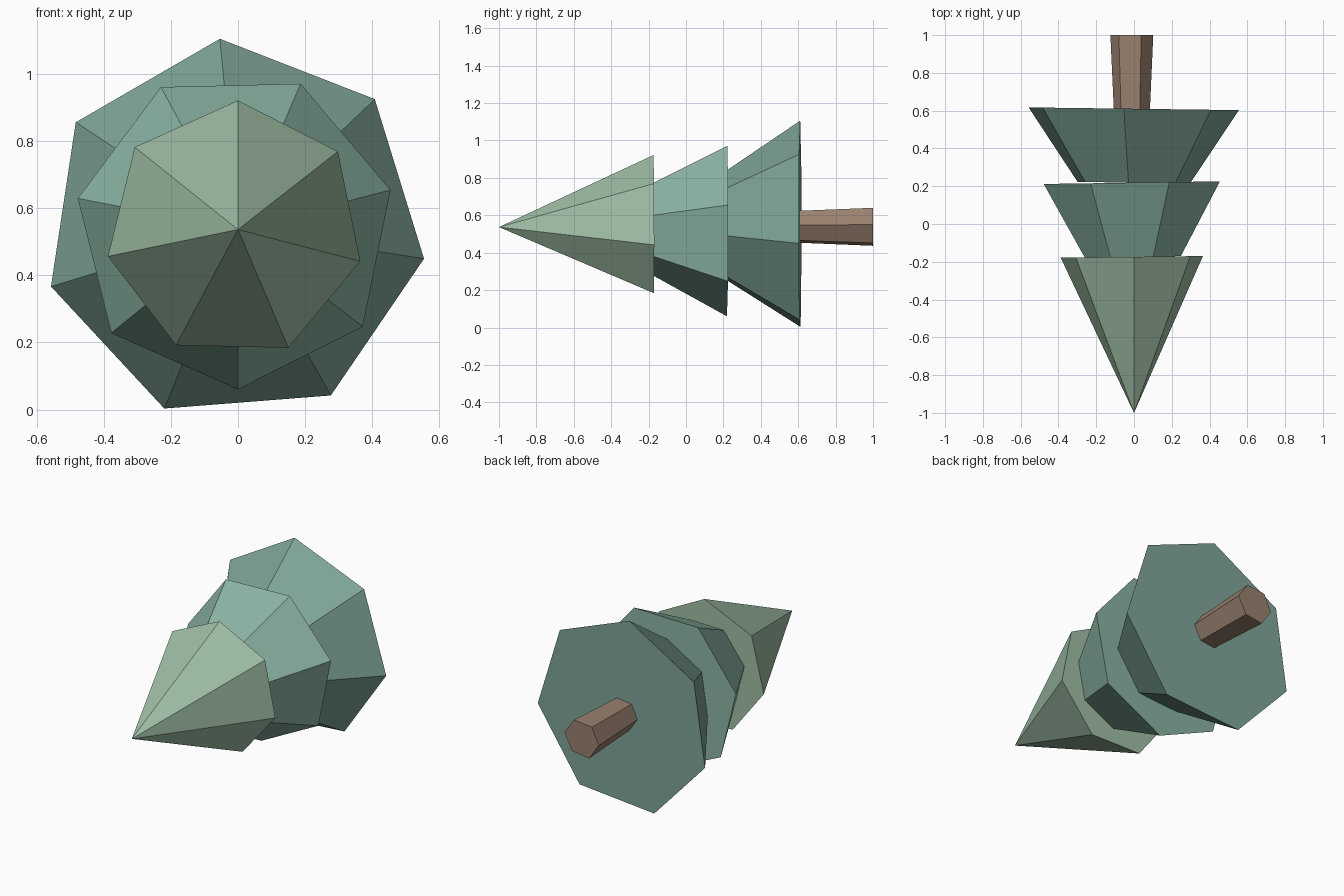
import bpy, bmesh

if "Cube" in bpy.data.objects:
    bpy.data.objects.remove(bpy.data.objects["Cube"])


def material(name, rgb):
    m = bpy.data.materials.new(name)
    m.diffuse_color = (*rgb, 1)
    m.use_nodes = True
    m.node_tree.nodes["Principled BSDF"].inputs["Base Color"].default_value = m.diffuse_color
    return m


def frustum(name, outline, y_wide, y_narrow, ratio, centre, tilt, mat):
    """Loft an (x, z) outline at y_wide to a scaled copy at y_narrow; ratio 0 gives a point."""
    cx, cz = centre
    bm = bmesh.new()
    wide = [bm.verts.new((x, min(y_wide + tilt * x, 1), z)) for x, z in outline]
    bm.faces.new(wide)
    n = len(wide)
    if ratio == 0:
        tip = bm.verts.new((cx, y_narrow, cz))
        for i in range(n):
            bm.faces.new((wide[i], wide[(i + 1) % n], tip))
    else:
        narrow = [bm.verts.new((cx + (x - cx) * ratio, y_narrow + tilt * x * ratio,
                                cz + (z - cz) * ratio)) for x, z in outline]
        bm.faces.new(narrow)
        for i in range(n):
            j = (i + 1) % n
            bm.faces.new((wide[i], wide[j], narrow[j], narrow[i]))
    bmesh.ops.recalc_face_normals(bm, faces=bm.faces[:])
    mesh = bpy.data.meshes.new(name)
    bm.to_mesh(mesh)
    bm.free()
    mesh.materials.append(mat)
    obj = bpy.data.objects.new(name, mesh)
    bpy.context.collection.objects.link(obj)
    return obj


axis = (0, 0.537)

# Foliage tip: seven-sided cone
frustum("foliage_tip",
        [(0, .922), (.298, .77), (.365, .442), (.15, .184), (-.185, .192),
         (-.388, .457), (-.308, .783)],
        -0.174, -1, 0, axis, 0.012, material("light_green", (.35, .52, .38)))

# Middle foliage tier
frustum("foliage_middle",
        [(-.23, .962), (.187, .972), (.455, .655), (.372, .247), (0, .06),
         (-.378, .228), (-.478, .63)],
        0.219, -0.174, 0.545, axis, 0.015, material("mid_green", (.26, .46, .37)))

# Bottom foliage tier
frustum("foliage_bottom",
        [(-.054, 1.106), (.408, .926), (.555, .45), (.277, .042), (-.22, .003),
         (-.558, .367), (-.484, .857)],
        0.61, 0.219, 0.535, axis, -0.013, material("dark_green", (.21, .37, .31)))

# Six-sided trunk, flaring towards its foot
frustum("trunk",
        [(.102, .55), (.038, .64), (-.08, .628), (-.125, .53), (-.062, .437), (.05, .452)],
        1, 0.60, 0.84, (-.01, .54), 0, material("bark", (.32, .22, .16)))
